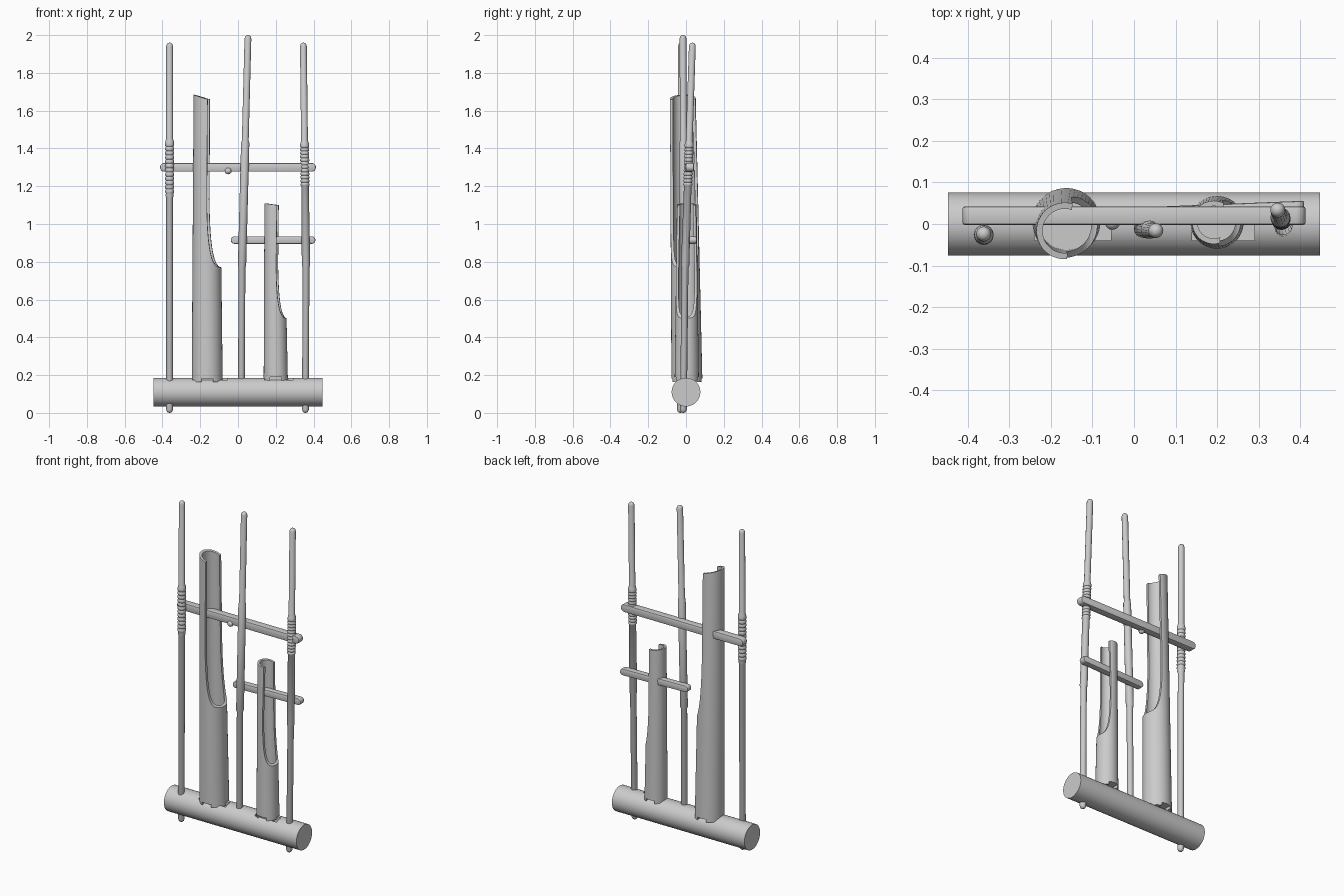
import bpy, bmesh, math
from mathutils import Vector

cube = bpy.data.objects.get("Cube")
if cube:
    bpy.data.objects.remove(cube, do_unlink=True)

grey = bpy.data.materials.new("plain grey")
grey.use_nodes = True
tone = (0.6, 0.6, 0.6, 1)
grey.diffuse_color = tone
grey.node_tree.nodes["Principled BSDF"].inputs["Base Color"].default_value = tone


def finish(name, bm):
    bmesh.ops.recalc_face_normals(bm, faces=bm.faces)
    mesh = bpy.data.meshes.new(name)
    bm.to_mesh(mesh)
    bm.free()
    mesh.materials.append(grey)
    ob = bpy.data.objects.new(name, mesh)
    bpy.context.collection.objects.link(ob)
    return ob


def activate(ob):
    bpy.ops.object.select_all(action="DESELECT")
    ob.select_set(True)
    bpy.context.view_layer.objects.active = ob


def smooth(ob, angle=35):
    activate(ob)
    bpy.ops.object.shade_smooth_by_angle(angle=math.radians(angle))


def loft(name, rings, sides=32):
    """Solid skin through horizontal circles given as (x, y, z, radius)."""
    bm = bmesh.new()
    loops = []
    for x, y, z, r in rings:
        loops.append([bm.verts.new((x + r * math.cos(a), y + r * math.sin(a), z))
                      for a in (math.tau * i / sides for i in range(sides))])
    for low, high in zip(loops, loops[1:]):
        for i in range(sides):
            j = (i + 1) % sides
            bm.faces.new((low[i], low[j], high[j], high[i]))
    bm.faces.new(loops[0][::-1])
    bm.faces.new(loops[-1])
    return finish(name, bm)


def prism(name, outline, y0, y1, shear=0.0):
    """Outline in x and z, extruded along y."""
    bm = bmesh.new()
    face = bm.faces.new([bm.verts.new((x, y0, z)) for x, z in outline])
    new = bmesh.ops.extrude_face_region(bm, geom=[face])["geom"]
    for v in new:
        if isinstance(v, bmesh.types.BMVert):
            v.co.y = y1
    for v in bm.verts:
        v.co.x += shear * v.co.y
    return finish(name, bm)


def subtract(ob, cutter):
    activate(ob)
    mod = ob.modifiers.new("cut", "BOOLEAN")
    mod.operation, mod.solver, mod.object = "DIFFERENCE", "EXACT", cutter
    bpy.ops.object.modifier_apply(modifier=mod.name)
    bpy.data.objects.remove(cutter, do_unlink=True)


def box(x0, x1, y0, y1, z0, z1, name="slot"):
    return prism(name, [(x0, z0), (x1, z0), (x1, z1), (x0, z1)], y0, y1)


def along(path, z):
    """Point on a piecewise straight path at height z."""
    for a, b in zip(path, path[1:]):
        if z <= b[2] or b is path[-1]:
            return Vector(a).lerp(Vector(b), (z - a[2]) / (b[2] - a[2]))


def pole(name, path, sleeve, wrap=None):
    """Thin pole with round tips, a thicker sleeve and an optional cord wrap."""
    z0, z1 = path[0][2], path[-1][2]
    lo, hi = sleeve
    thin, thick = 0.018, 0.022
    marks = [(z0 + thin * (1 - math.cos(t)), thin * math.sin(t)) for t in (0.15, 0.5, 0.9, 1.57)]
    marks += [(lo, thin), (lo + 0.01, thick)]
    if wrap:
        count = 12
        step = (wrap[1] - wrap[0]) / count
        for i in range(count):
            z = wrap[0] + i * step
            marks += [(z + 0.1 * step, 0.02), (z + 0.35 * step, 0.024), (z + 0.7 * step, 0.024)]
    marks += [(hi, thick), (hi + 0.01, thin)]
    marks += [(z1 - thin * (1 - math.cos(t)), thin * math.sin(t)) for t in (1.57, 0.9, 0.5, 0.15)]
    smooth(loft(name, [(*along(path, z), r) for z, r in marks], 16), 50)


def bar(name, x0, x1, z, half, y, depth, turn=0.0):
    """Flat crossbar with rounded ends."""
    outline = []
    for cx, start in ((x1 - half, -0.5), (x0 + half, 0.5)):
        for i in range(13):
            a = math.pi * (start + i / 12)
            outline.append((cx + half * math.cos(a), z + half * math.sin(a)))
    ob = prism(name, outline, y - depth / 2, y + depth / 2)
    for v in ob.data.vertices:
        v.co.y += turn * (v.co.x - (x0 + x1) / 2)
    activate(ob)
    mod = ob.modifiers.new("soft edge", "BEVEL")
    mod.width, mod.segments = 0.005, 2
    bpy.ops.object.modifier_apply(modifier=mod.name)
    smooth(ob)


def sound_tube(name, bottom, top, r0, r1, wall, mouth, ends, reach):
    """Closed tube whose upper part is cut open towards +x, leaving a tongue."""
    a, b = Vector(bottom), Vector(top)

    def rings(z0, z1, inset):
        out = []
        for z in (z0, mouth, z1):
            t = (z - a.z) / (b.z - a.z)
            p = a.lerp(b, t)
            out.append((p.x, p.y, z, r0 + (r1 - r0) * t - inset))
        return out

    ob = loft(name, rings(a.z, b.z + 0.05, 0), 48)
    subtract(ob, loft("bore", rings(a.z + 0.1, b.z + 0.1, wall), 48))
    # Scooped opening: steep along the tongue, flat at the mouth
    edge, tip = ends
    rim = a.x + r0 + 0.005
    curve = []
    for i in range(17):
        t = i / 16 * math.pi / 2
        curve.append((rim + (edge - rim) * math.sin(t) ** 0.9,
                      mouth + reach * (1 - math.cos(t)) ** 1.4))
    outline = [(rim + 0.1, mouth)] + curve
    outline += [(edge + 0.004, tip), (a.x - r0 - 0.02, b.z + 0.005),
                (a.x - r0 - 0.02, b.z + 0.3), (rim + 0.1, b.z + 0.3)]
    subtract(ob, prism("scoop", outline, -0.2, 0.2, 0.1))
    # Notch under the tube between its two feet
    subtract(ob, box(a.x - 0.03, a.x + 0.03, -0.2, 0.2, a.z - 0.05, a.z + 0.018))
    smooth(ob)


# Base tube lying along x, with slots for the sounding tubes
base = loft("base_tube", [(0, 0, -0.448, 0.076), (0, 0, 0.448, 0.076)], 48)
for v in base.data.vertices:
    x, y, z = v.co
    v.co = (z, y, 0.11 - x)
subtract(base, box(-0.24, -0.055, -0.04, 0, 0.12, 0.3))
subtract(base, box(0.14, 0.29, -0.04, 0, 0.12, 0.3))
smooth(base)

# Feet of the sounding tubes, held in the slots
for label, x0, x1 in (("large", -0.23, -0.09), ("small", 0.15, 0.25)):
    box(x0, x1, -0.032, -0.008, 0.121, 0.2, label + "_tube_foot")

# Sounding tubes
sound_tube("large_sound_tube", (-0.163, 0.005, 0.163), (-0.167, -0.017, 1.69),
           0.082, 0.068, 0.015, 0.77, (-0.157, 1.66), 0.36)
sound_tube("small_sound_tube", (0.2, 0.004, 0.172), (0.192, 0.004, 1.108),
           0.064, 0.052, 0.013, 0.5, (0.207, 1.1), 0.3)

# Upright poles
pole("right_pole", [(-0.362, -0.03, 0), (-0.362, -0.024, 1.96)], (1.14, 1.44), (1.16, 1.43))
pole("centre_pole", [(0.018, -0.01, 0.1), (0.021, -0.011, 0.77), (0.053, -0.016, 2)], (0.77, 1.43))
pole("left_pole", [(0.357, -0.014, 0), (0.36, -0.005, 0.77), (0.346, 0.034, 1.96)],
     (0.77, 1.43), (1.2, 1.42))

# Crossbars
bar("upper_crossbar", -0.413, 0.413, 1.3, 0.023, 0.02, 0.044)
bar("lower_crossbar", -0.038, 0.41, 0.915, 0.02, 0.028, 0.038, 0.04)

# Small cord knot below the upper crossbar
bm = bmesh.new()
bmesh.ops.create_uvsphere(bm, u_segments=16, v_segments=8, radius=0.018)
bmesh.ops.translate(bm, verts=bm.verts, vec=(-0.052, 0.004, 1.281))
smooth(finish("cord_knot", bm), 60)
